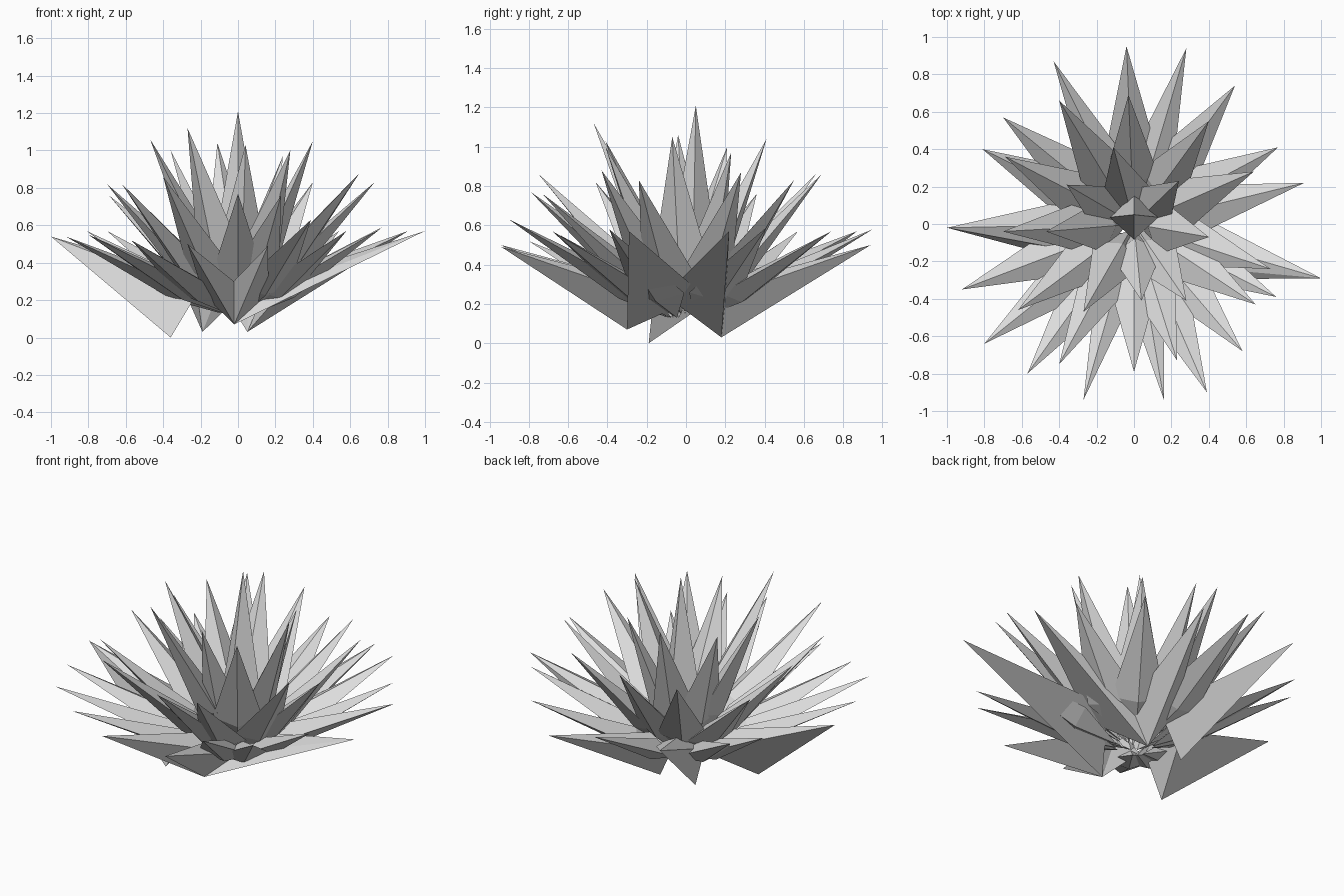
import bpy
import bmesh
from mathutils import Vector

cube = bpy.data.objects.get("Cube")
if cube:
    bpy.data.objects.remove(cube)

leaf_grey = bpy.data.materials.new("leaf_grey")
leaf_grey.use_nodes = True
colour = (0.72, 0.72, 0.72, 1.0)
leaf_grey.diffuse_color = colour
leaf_grey.node_tree.nodes["Principled BSDF"].inputs["Base Color"].default_value = colour


def add_hull(bm, points):
    """Wrap a few corner points in flat faces."""
    bmesh.ops.convex_hull(bm, input=[bm.verts.new(p) for p in points])


def frame(axis):
    """Sideways and upward directions of a leaf along its axis."""
    side = axis.cross(Vector((0, 0, 1))).normalized()
    return side, side.cross(axis).normalized()


def leaf_ring(name, tips, reach, root_z, width, ridge, keel, belly):
    """A whorl of four-sided blades rooted on a small circle."""
    bm = bmesh.new()
    for tip in map(Vector, tips):
        root = Vector((tip.x, tip.y, 0)).normalized() * reach
        root.z = root_z
        axis = tip - root
        side, up = frame(axis)
        mid = root + axis * belly
        add_hull(bm, [root, tip, mid + side * width, mid - side * width,
                      mid + up * ridge, mid - up * keel])
    finish(name, bm)


def finish(name, bm):
    bmesh.ops.recalc_face_normals(bm, faces=bm.faces)
    mesh = bpy.data.meshes.new(name)
    bm.to_mesh(mesh)
    bm.free()
    mesh.materials.append(leaf_grey)
    bpy.context.collection.objects.link(bpy.data.objects.new(name, mesh))


# Low, wide-spread outer leaves
leaf_ring("outer_leaves", [
    (-.04, .95, .58), (.54, .74, .57), (.77, .41, .59),
    (-.7, .57, .57), (-.81, .4, .57),
    (-.92, -.35, .54), (-.8, -.64, .55), (-.57, -.8, .52),
    (.39, -.9, .63), (.58, -.68, .57), (.76, -.39, .58),
], .1, .13, .15, .07, .05, .28)

# Middle leaves at a steeper angle
leaf_ring("middle_leaves", [
    (.4, .55, .83), (-.4, .66, .86), (-.03, .69, .86), (-.7, -.04, .82),
    (-.62, -.46, .82), (.65, -.43, .88), (.73, -.24, .83), (0, -.79, .77),
    (-.4, -.75, .86), (.23, -.73, .76), (.64, .28, .87), (-.69, .36, .76),
], .08, .15, .14, .07, .06, .3)

# Upright inner leaves
leaf_ring("inner_leaves", [
    (-.47, -.04, 1.06), (-.27, -.47, 1.12), (.4, -.07, 1.05), (-.11, .41, 1.04),
    (.28, -.41, 1), (-.36, .21, 1), (.24, .23, .97), (.04, -.41, 1.03),
], .04, .16, .14, .08, .07, .3)

# Central spear
leaf_ring("central_spear", [(0, .05, 1.21)], .03, .16, .13, .12, .12, .3)

# Broad lower leaves: hanging corner, tip, half width at the core
bm = bmesh.new()
left_back, right_back = (.05, .18, .03), (-.19, .18, .03)
front, right_side = (-.02, -.3, .07), (-.36, -.19, 0)
for low, tip, width in [
    (right_side, (-1, -.02, .54), .16),
    (front, (1, -.29, .57), .16),
    (left_back, (.91, .22, .57), .16),
    (left_back, (.28, .94, .5), .14),
    (right_back, (-.43, .87, .57), .14),
    (front, (-.27, -.94, .5), .13),
    (front, (.16, -.94, .49), .13),
]:
    tip = Vector(tip)
    side, up = frame(tip)
    core = tip * .22 + Vector((0, 0, .12))
    add_hull(bm, [tip, low, core + side * width, core - side * width, core + up * .07])
finish("lower_leaves", bm)
